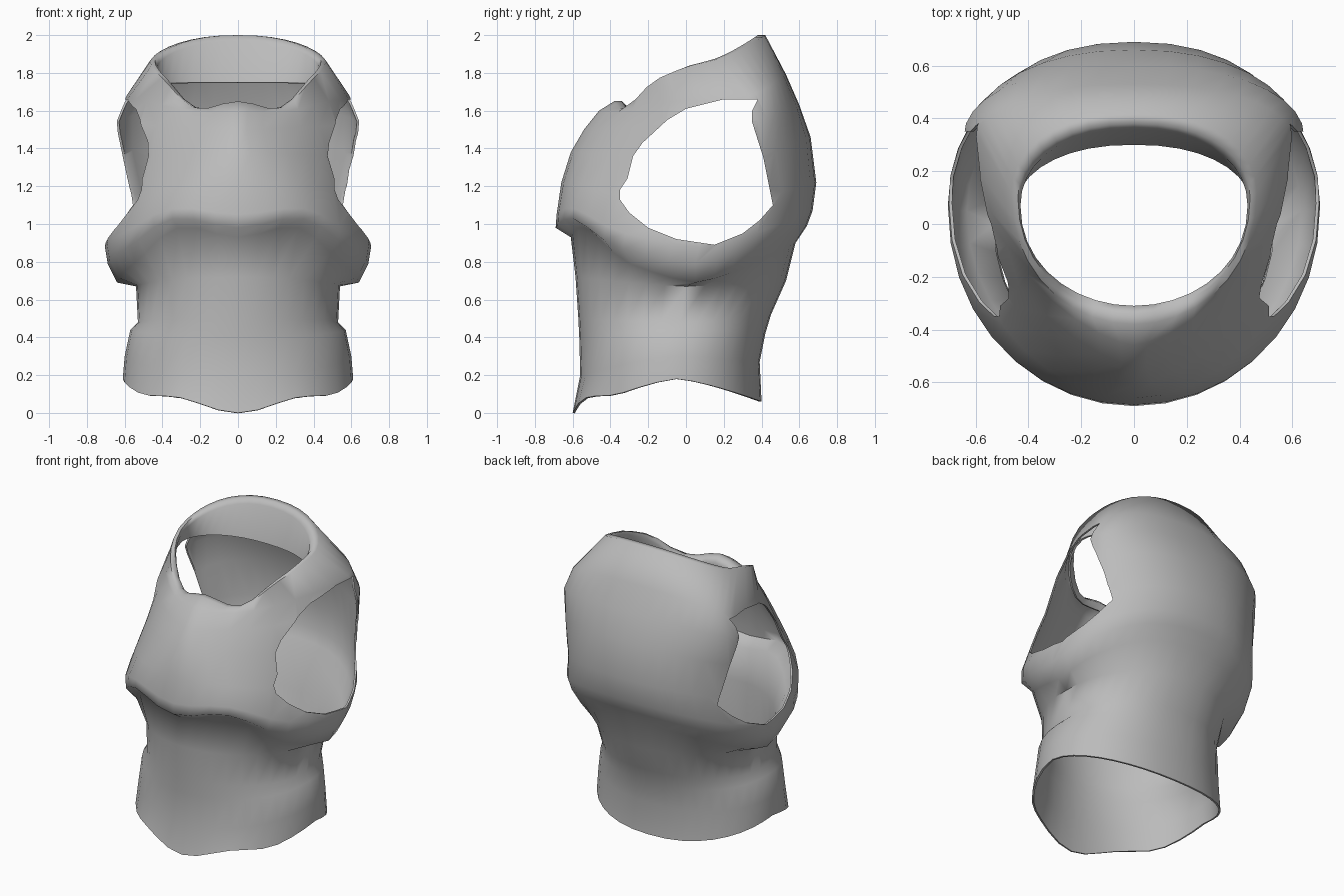
import bpy, bmesh
from math import sin, cos, tau

cube = bpy.data.objects.get("Cube")
if cube:
    bpy.data.objects.remove(cube, do_unlink=True)

SEGMENTS = 36

metal = bpy.data.materials.new("plain grey")
metal.use_nodes = True
GREY = (0.5, 0.5, 0.5, 1)
metal.diffuse_color = GREY
metal.node_tree.nodes["Principled BSDF"].inputs["Base Color"].default_value = GREY


def new_object(name, bm):
    mesh = bpy.data.meshes.new(name)
    bm.to_mesh(mesh)
    bm.free()
    obj = bpy.data.objects.new(name, mesh)
    bpy.context.collection.objects.link(obj)
    mesh.materials.append(metal)
    return obj


def power(value, p):
    return abs(value) ** p * (1 if value >= 0 else -1)


def loft(name, rings):
    """Skin tilted ovals: front y, z; side x, y, z; back y, z; front taper, lift."""
    bm = bmesh.new()
    loops = []
    for fy, fz, sx, sy, sz, by, bz, taper, lift in rings:
        loop = []
        for k in range(SEGMENTS):
            a = tau * k / SEGMENTS
            s, c = sin(a), cos(a)
            front = c > 0
            ey, ez = (fy, fz) if front else (by, bz)
            x = sx * power(s, taper if front else 0.9)
            y = sy + (ey - sy) * abs(c) ** 0.95
            z = sz + (ez - sz) * abs(c) ** 1.3
            if c > 0.5:  # raise or lower the front quarters only
                z += lift * sin(3 * a) ** 2
            loop.append(bm.verts.new((x, y, z)))
        loops.append(loop)
    for low, high in zip(loops, loops[1:]):
        for k in range(SEGMENTS):
            n = (k + 1) % SEGMENTS
            bm.faces.new((low[k], low[n], high[n], high[k]))
    return new_object(name, bm)


# Torso shell: flared hem, waist, bulging arm rims, chest, shoulders, rolled collar
shell = loft("torso_shell", [
    (-.60, .00, .61, -.05, .18, .40, .06, 1, .05),
    (-.56, .20, .60, -.05, .30, .39, .27, 1, 0),
    (-.565, .40, .57, -.05, .44, .42, .42, 1, 0),
    (-.57, .50, .53, -.03, .48, .45, .52, 1, 0),
    (-.585, .72, .54, 0, .67, .53, .70, 1, 0),
    (-.61, .93, .64, .05, .69, .58, .90, 1, .09),
    (-.69, .98, .69, .05, .79, .64, .99, 1, .08),
    (-.685, 1.05, .705, .07, .88, .67, 1.07, 1, .06),
    (-.66, 1.22, .66, .15, 1.10, .69, 1.22, 1.05, 0),
    (-.61, 1.38, .645, .27, 1.34, .66, 1.46, 1.3, 0),
    (-.54, 1.50, .645, .33, 1.54, .60, 1.63, 1.5, 0),
    (-.46, 1.60, .59, .33, 1.68, .53, 1.79, 1.4, -.02),
    (-.38, 1.65, .465, .12, 1.86, .42, 2.0, 1, -.07),
    (-.34, 1.65, .44, .10, 1.86, .38, 2.0, 1, -.07),
    (-.31, 1.62, .43, .07, 1.83, .36, 1.97, 1, -.06),
    (-.32, 1.57, .45, .05, 1.74, .30, 1.75, 1, -.04),
])
thick = shell.modifiers.new("thickness", "SOLIDIFY")
thick.thickness = 0.012
thick.offset = -1

# Arm opening outline, cut straight through both sides
outline = [(-.35, 1.18), (-.31, 1.24), (-.28, 1.36), (-.23, 1.43), (-.1, 1.55),
           (0, 1.61), (.2, 1.66), (.38, 1.66), (.35, 1.6), (.35, 1.54),
           (.41, 1.35), (.44, 1.2), (.46, 1.1), (.39, 1.02), (.3, .95),
           (.15, .89), (-.05, .92), (-.2, .98), (-.3, 1.06), (-.35, 1.13)]
bm = bmesh.new()
side = bm.faces.new([bm.verts.new((-1, y, z)) for y, z in outline])
grown = bmesh.ops.extrude_face_region(bm, geom=[side])["geom"]
bmesh.ops.translate(bm, vec=(2, 0, 0),
                    verts=[v for v in grown if isinstance(v, bmesh.types.BMVert)])
bmesh.ops.recalc_face_normals(bm, faces=bm.faces)
cutter = new_object("arm_opening_cutter", bm)
cutter.hide_render = True

cut = shell.modifiers.new("arm openings", "BOOLEAN")
cut.operation = "DIFFERENCE"
cut.solver = "EXACT"
cut.object = cutter

# Bake the modifiers and smooth all but the sharp edges
graph = bpy.context.evaluated_depsgraph_get()
baked = bpy.data.meshes.new_from_object(shell.evaluated_get(graph))
shell.modifiers.clear()
shell.data = baked
bpy.data.objects.remove(cutter, do_unlink=True)
bpy.ops.object.select_all(action="DESELECT")
shell.select_set(True)
bpy.context.view_layer.objects.active = shell
bpy.ops.object.shade_smooth_by_angle(angle=1.1)
